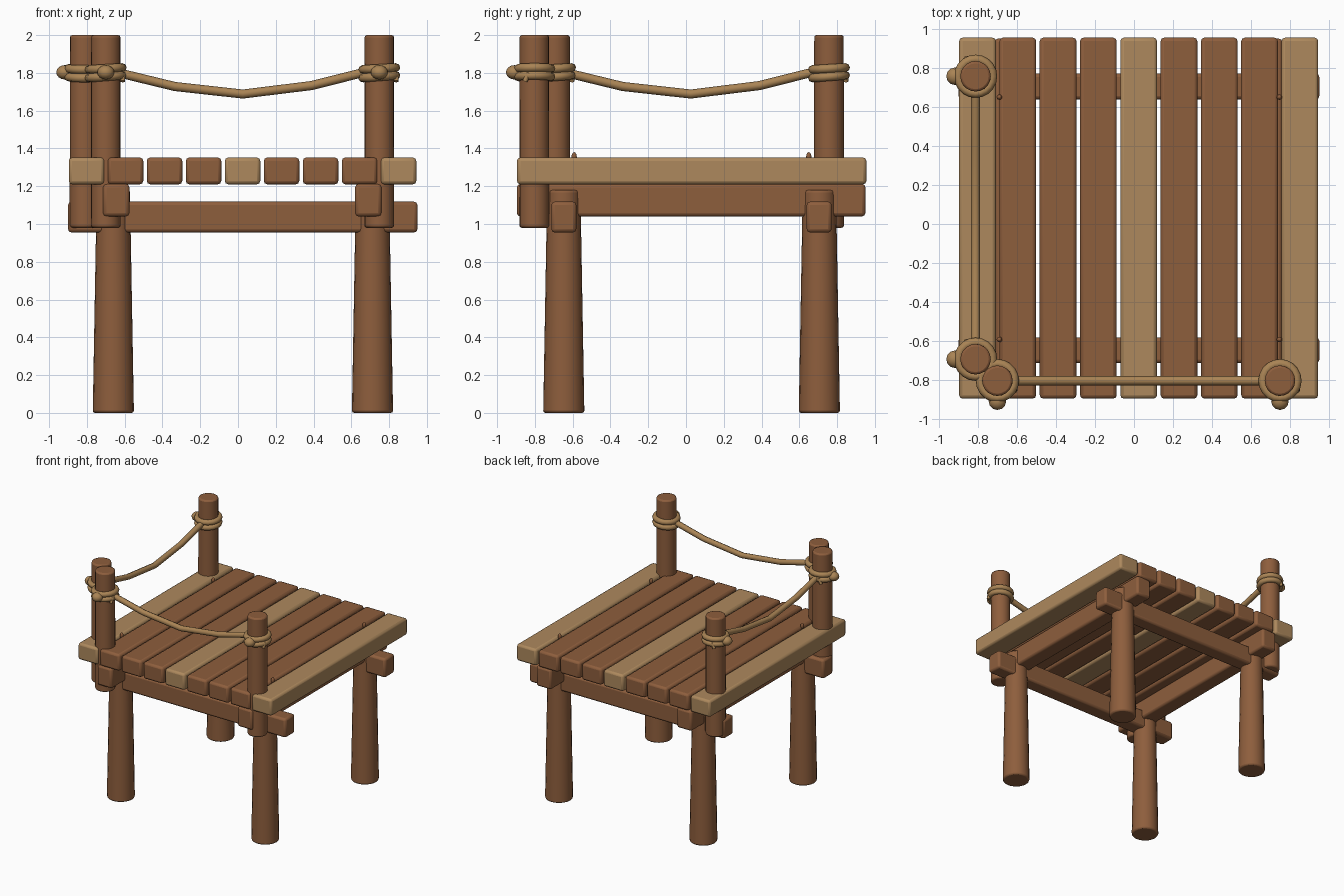
import bpy, bmesh, math
from mathutils import Vector, Matrix

cube = bpy.data.objects.get("Cube")
if cube:
    bpy.data.objects.remove(cube, do_unlink=True)


def material(name, rgb):
    m = bpy.data.materials.new(name)
    m.use_nodes = True
    m.diffuse_color = (*rgb, 1)
    m.node_tree.nodes["Principled BSDF"].inputs["Base Color"].default_value = (*rgb, 1)
    return m


BROWN = material("brown wood", (0.27, 0.112, 0.046))
PALE = material("pale wood", (0.42, 0.25, 0.11))
ROPE = material("rope", (0.40, 0.23, 0.09))


def finish(name, bm, mat, bevel=0, segments=2):
    mesh = bpy.data.meshes.new(name)
    bm.to_mesh(mesh)
    bm.free()
    mesh.materials.append(mat)
    ob = bpy.data.objects.new(name, mesh)
    bpy.context.collection.objects.link(ob)
    bpy.ops.object.select_all(action='DESELECT')
    ob.select_set(True)
    bpy.context.view_layer.objects.active = ob
    if bevel:
        mod = ob.modifiers.new("Rounded edges", 'BEVEL')
        mod.width, mod.segments = bevel, segments
        mod.limit_method, mod.angle_limit = 'ANGLE', math.radians(40)
    bpy.ops.object.shade_smooth_by_angle(angle=math.radians(40))
    return ob


def box(name, lo, hi, mat):
    lo, hi = Vector(lo), Vector(hi)
    bm = bmesh.new()
    bmesh.ops.create_cube(bm, size=1, matrix=Matrix.Translation((lo + hi) / 2)
                          @ Matrix.Diagonal((*(hi - lo), 1)))
    return finish(name, bm, mat, 0.018)


def pole(name, x, y, z0, z1, r0, r1):
    bm = bmesh.new()
    bmesh.ops.create_cone(bm, cap_ends=True, segments=20, radius1=r0, radius2=r1,
                          depth=z1 - z0, matrix=Matrix.Translation((x, y, (z0 + z1) / 2)))
    return finish(name, bm, BROWN, 0.012)


def ball(name, pos, size, mat):
    bm = bmesh.new()
    bmesh.ops.create_uvsphere(bm, u_segments=12, v_segments=8, radius=1,
                              matrix=Matrix.Translation(pos) @ Matrix.Diagonal((*size, 1)))
    return finish(name, bm, mat)


def rope(name, points, radius, closed=False):
    curve = bpy.data.curves.new(name, 'CURVE')
    curve.dimensions = '3D'
    curve.bevel_depth, curve.bevel_resolution = radius, 2
    curve.use_fill_caps = True
    spline = curve.splines.new('POLY')
    spline.points.add(len(points) - 1)
    for p, co in zip(spline.points, points):
        p.co = (*co, 1)
    spline.use_cyclic_u = closed
    spline.use_smooth = True
    curve.materials.append(ROPE)
    ob = bpy.data.objects.new(name, curve)
    bpy.context.collection.objects.link(ob)


# Deck planks, the outer and middle ones pale
for i in range(9):
    x = -0.802 + i * 0.2065
    box(f"deck_plank_{i + 1}", (x - 0.094, -0.895, 1.21), (x + 0.094, 0.955, 1.352),
        PALE if i in (0, 4, 8) else BROWN)

# Two layers of crossing beams
for side, x in (("right", -0.645), ("left", 0.69)):
    box(f"{side}_upper_beam", (x - 0.07, -0.895, 1.04), (x + 0.07, 0.95, 1.212), BROWN)
for side, y in (("front", -0.647), ("back", 0.705)):
    box(f"{side}_lower_beam", (-0.9, y - 0.066, 0.955), (0.95, y + 0.066, 1.118), BROWN)

# Tapered legs and small deck pegs
for fb, y, py in (("front", -0.647, -0.592), ("back", 0.706, 0.65)):
    for side, x, px in (("right", -0.66, -0.69), ("left", 0.712, 0.745)):
        pole(f"{fb}_{side}_leg", x, y, 0, 1.18, 0.109, 0.088)
        ball(f"{fb}_{side}_peg", (px, py, 1.355), (0.014, 0.014, 0.025), BROWN)

# Rail posts with tilted rope coils, a knot on the outer side and a loose end
POSTS = [
    ("front_right_post", -0.70, -0.803, (0, -1)),
    ("front_left_post", 0.748, -0.803, (0, -1)),
    ("side_front_post", -0.812, -0.693, (-1, 0)),
    ("side_back_post", -0.812, 0.757, (-1, 0)),
]
for name, x, y, (dx, dy) in POSTS:
    pole(name, x, y, 0.98, 2, 0.079, 0.078)
    for k, (z, tilt) in enumerate(((1.78, 0.08), (1.823, 0.06))):
        ring = []
        for j in range(20):
            a = math.tau * j / 20
            c, s = 0.088 * math.cos(a), 0.088 * math.sin(a)
            along = c if dy else s
            ring.append((x + c, y + s, z + tilt * along))
        rope(f"{name}_coil_{k + 1}", ring, 0.023, True)
    ball(f"{name}_knot", (x + dx * 0.105, y + dy * 0.105, 1.803),
         (0.045, 0.045, 0.038), ROPE)
    tx, ty = (0.09, 0) if dy else (0, 0.09)
    rope(f"{name}_loose_end", [(x + tx + dx * 0.03, y + ty + dy * 0.03, 1.80),
                               (x + tx + dx * 0.05, y + ty + dy * 0.05, 1.755)], 0.013)

# Sagging hand ropes
SAG = [(-0.68, 1.805), (-0.59, 1.79), (-0.335, 1.728), (0.025, 1.688),
       (0.39, 1.733), (0.64, 1.796), (0.73, 1.81)]
rope("front_hand_rope", [(t, -0.803, z) for t, z in SAG], 0.024)
rope("side_hand_rope", [(-0.812, t, z) for t, z in SAG], 0.024)
